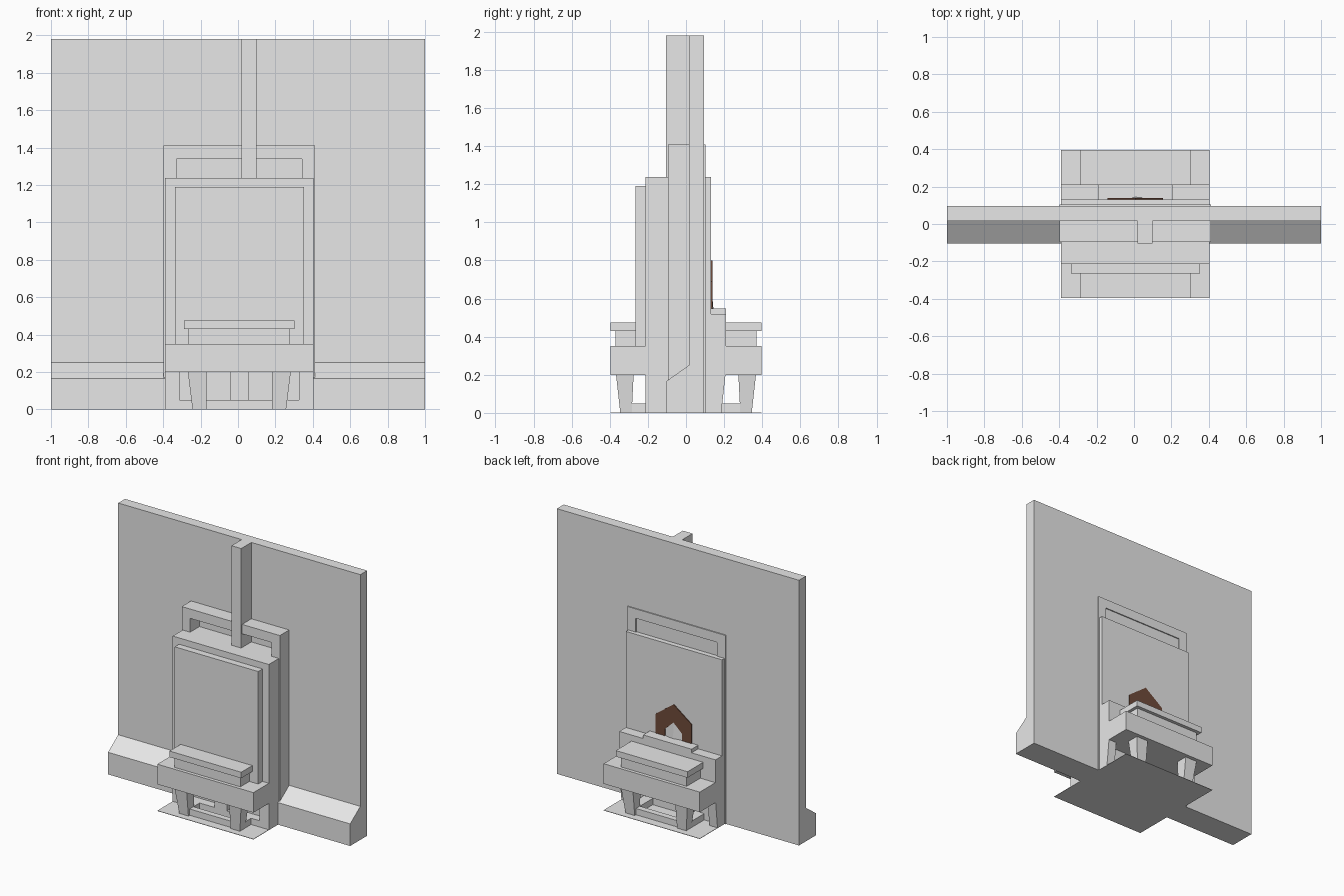
import bpy

cube = bpy.data.objects.get("Cube")
if cube:
    bpy.data.objects.remove(cube, do_unlink=True)


def material(name, rgb):
    m = bpy.data.materials.new(name)
    m.use_nodes = True
    m.diffuse_color = (*rgb, 1)
    m.node_tree.nodes["Principled BSDF"].inputs["Base Color"].default_value = (*rgb, 1)
    return m


grey = material("pale grey", (0.8, 0.8, 0.8))
brown = material("dark brown", (0.16, 0.07, 0.043))
MID = 0.007          # centre line of the fireplace
HALF = 0.397         # half its width


def build(name, verts, faces, mat=grey):
    mesh = bpy.data.meshes.new(name)
    mesh.from_pydata(verts, [], faces)
    mesh.materials.append(mat)
    obj = bpy.data.objects.new(name, mesh)
    bpy.context.collection.objects.link(obj)
    return obj


def loft(name, a, b, mat=grey):
    """Solid between two matching outlines."""
    n = len(a)
    faces = [tuple(range(n))[::-1], tuple(range(n, 2 * n))]
    faces += [(i, (i + 1) % n, n + (i + 1) % n, n + i) for i in range(n)]
    return build(name, a + b, faces, mat)


def rect(x0, x1, y0, y1, z):
    return [(x0, y0, z), (x1, y0, z), (x1, y1, z), (x0, y1, z)]


def box(name, x0, x1, y0, y1, z0, z1):
    return loft(name, rect(x0, x1, y0, y1, z0), rect(x0, x1, y0, y1, z1))


def centred(name, half, y0, y1, z0, z1):
    return box(name, MID - half, MID + half, y0, y1, z0, z1)


# Wall, sloped skirting and floor plate
box("wall", -1, 1, 0.015, 0.095, 0, 1.98)
profile = [(-0.105, 0), (0.015, 0), (0.015, 0.25), (-0.105, 0.165)]
loft("skirting", [(-1, y, z) for y, z in profile], [(1, y, z) for y, z in profile])
centred("floor_plate", HALF, -0.395, 0.395, 0, 0.003)

# Frame through the wall, open at the top
for side, s in (("right", -1), ("left", 1)):
    x0, x1 = sorted((MID + s * 0.336, MID + s * 0.405))
    box(side + "_frame_post", x0, x1, -0.095, 0.103, 0, 1.41)
centred("frame_top", 0.336, -0.095, 0.103, 1.34, 1.41)

# Main body, front panel and flue
centred("body", HALF, -0.213, 0.132, 0.2, 1.237)
centred("front_panel", 0.345, -0.264, -0.213, 0.3, 1.19)
box("flue", 0.02, 0.10, -0.105, 0.015, 1.237, 1.98)

# Recessed base of the body
centred("base_core", HALF, -0.15, 0.132, 0, 0.2)
centred("base_sill", 0.32, -0.213, -0.15, 0, 0.05)
centred("base_pillar", 0.05, -0.213, -0.15, 0.05, 0.2)
for side, s in (("right", -1), ("left", 1)):
    x0, x1 = sorted((MID + s * 0.32, MID + s * HALF))
    box(side + "_base_cheek", x0, x1, -0.213, -0.15, 0, 0.2)

# Rear ledge with raised strip
centred("rear_ledge", HALF, 0.132, 0.21, 0.2, 0.52)
centred("rear_strip", 0.2, 0.132, 0.21, 0.52, 0.547)

# Mirrored shelf, step, cap, legs and rails at front and back
for end, d, inner, panel in (("front", -1, 0.213, 0.264), ("back", 1, 0.21, 0.21)):
    def span(a, b):
        return sorted((d * a, d * b))
    centred(end + "_shelf", HALF, *span(inner, 0.395), 0.2, 0.35)
    centred(end + "_step", 0.272, *span(panel, 0.37), 0.35, 0.43)
    centred(end + "_cap", 0.296, *span(panel, 0.395), 0.43, 0.475)
    for side, s in (("right", -1), ("left", 1)):
        lo = sorted((MID + s * 0.175, MID + s * 0.25))
        hi = sorted((MID + s * 0.175, MID + s * 0.275))
        loft(f"{end}_{side}_leg", rect(*lo, *span(0.285, 0.345), 0),
             rect(*hi, *span(0.275, 0.367), 0.2))
        box(f"{end}_{side}_rail", *lo, *span(0.13, 0.285), 0, 0.05)
    centred(end + "_cross_rail", 0.175, *span(0.285, 0.33), 0, 0.05)

# Tapered supports under the rear ledge
for side, s in (("right", -1), ("left", 1)):
    x = sorted((MID + s * 0.33, MID + s * HALF))
    loft(side + "_ledge_support", rect(*x, 0.132, 0.185, 0), rect(*x, 0.132, 0.207, 0.2))

# Gabled brown surround with a grey ridged insert
def gable(half, eave, peak, y):
    pts = [(-half, 0.5), (-half, eave), (0, peak), (half, eave), (half, 0.5)]
    return [(MID + x, y, z) for x, z in pts]


outer, inner = gable(0.148, 0.69, 0.80, 0.138), gable(0.07, 0.6, 0.665, 0.138)
for i in range(4):
    quad = [outer[i], outer[i + 1], inner[i + 1], inner[i]]
    loft("surround_piece", [(x, 0.131, z) for x, y, z in quad], quad, brown)
insert = gable(0.07, 0.6, 0.665, 0.133)
build("ridged_insert", insert + [(MID, 0.148, 0.5)],
      [(0, 1, 2, 5), (5, 2, 3, 4)])

# Consistent outward normals
import bmesh
for obj in bpy.context.collection.objects:
    if obj.type == "MESH" and obj.name != "ridged_insert":
        bm = bmesh.new()
        bm.from_mesh(obj.data)
        bmesh.ops.recalc_face_normals(bm, faces=bm.faces)
        bm.to_mesh(obj.data)
        bm.free()
